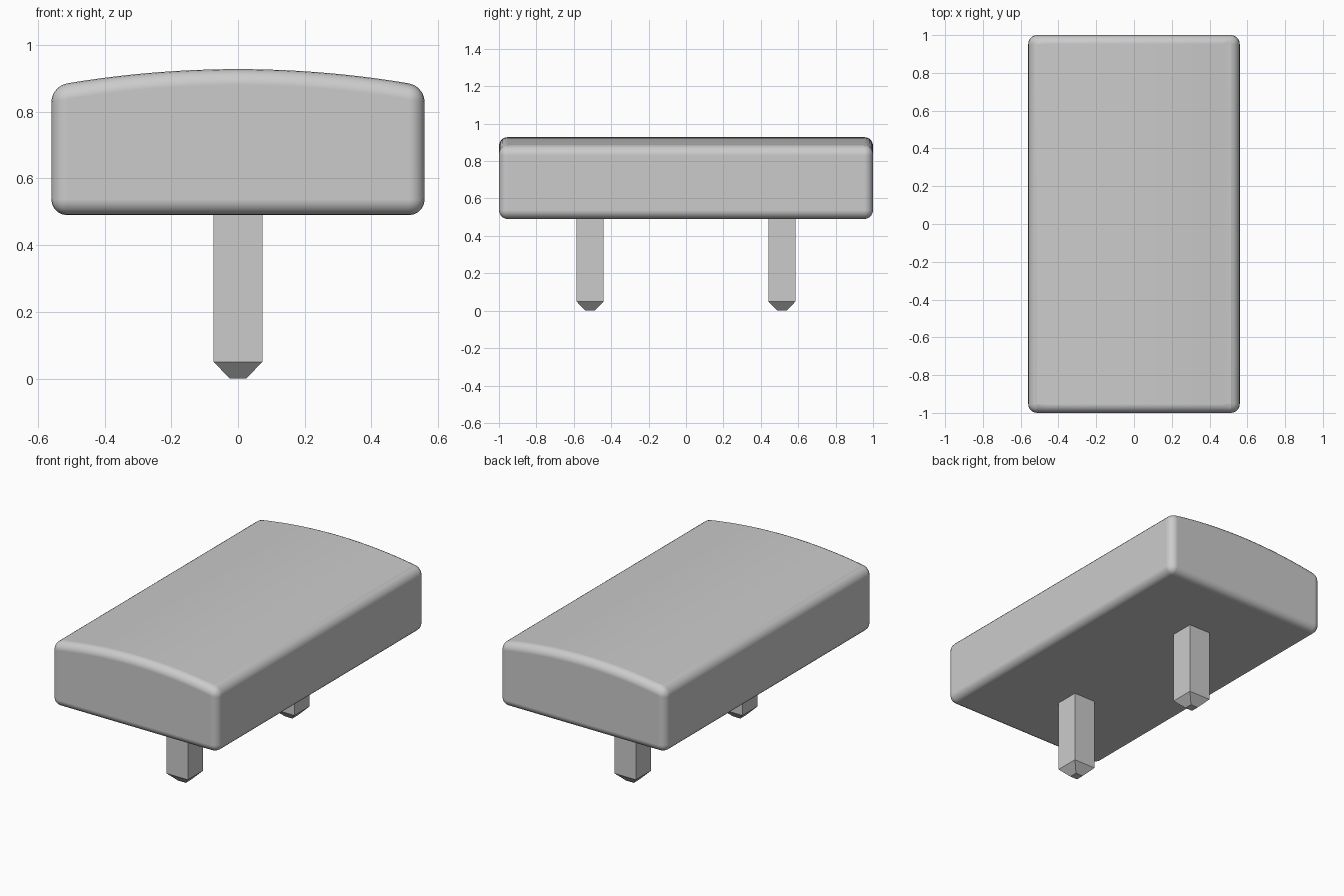
import bpy
import bmesh
import math

cube = bpy.data.objects.get("Cube")
if cube:
    bpy.data.objects.remove(cube, do_unlink=True)

grey = bpy.data.materials.new("light_grey")
grey.use_nodes = True
colour = (0.6, 0.6, 0.6, 1)
grey.diffuse_color = colour
grey.node_tree.nodes["Principled BSDF"].inputs["Base Color"].default_value = colour


def extrude_outline(name, points, shift):
    """Make a closed solid by extruding a flat outline along a vector."""
    bm = bmesh.new()
    face = bm.faces.new([bm.verts.new(p) for p in points])
    result = bmesh.ops.extrude_face_region(bm, geom=[face], use_keep_orig=True)
    verts = [g for g in result["geom"] if isinstance(g, bmesh.types.BMVert)]
    bmesh.ops.translate(bm, vec=shift, verts=verts)
    bmesh.ops.recalc_face_normals(bm, faces=bm.faces)
    return finish(name, bm)


def finish(name, bm):
    mesh = bpy.data.meshes.new(name)
    bm.to_mesh(mesh)
    bm.free()
    mesh.materials.append(grey)
    obj = bpy.data.objects.new(name, mesh)
    bpy.context.collection.objects.link(obj)
    return obj


# Domed slab: flat bottom and sides, shallow arc across the top
half, bottom, crown, radius, steps = 0.56, 0.49, 0.928, 3.1, 24
outline = [(-half, -1, bottom), (half, -1, bottom)]
for i in range(steps + 1):
    x = half - 2 * half * i / steps
    outline.append((x, -1, crown - radius + math.sqrt(radius ** 2 - x ** 2)))
body = extrude_outline("domed_body", outline, (0, 2, 0))
for poly in body.data.polygons:
    poly.use_smooth = True
bevel = body.modifiers.new("rounded_edges", "BEVEL")
bevel.width = 0.05
bevel.segments = 5
bevel.limit_method = "ANGLE"
bevel.angle_limit = math.radians(30)
bevel.harden_normals = True


# Square pegs with tapered tips
def peg(name, y):
    w, tip = 0.073, 0.025
    bm = bmesh.new()
    rings = []
    for r, z in ((tip, 0), (w, 0.05), (w, bottom + 0.01)):
        rings.append([bm.verts.new((sx * r, y + sy * r, z))
                      for sx, sy in ((-1, -1), (1, -1), (1, 1), (-1, 1))])
    for low, high in zip(rings, rings[1:]):
        for i in range(4):
            j = (i + 1) % 4
            bm.faces.new((low[i], low[j], high[j], high[i]))
    bm.faces.new(rings[0][::-1])
    bm.faces.new(rings[-1])
    return finish(name, bm)


peg("front_peg", -0.513)
peg("back_peg", 0.513)
